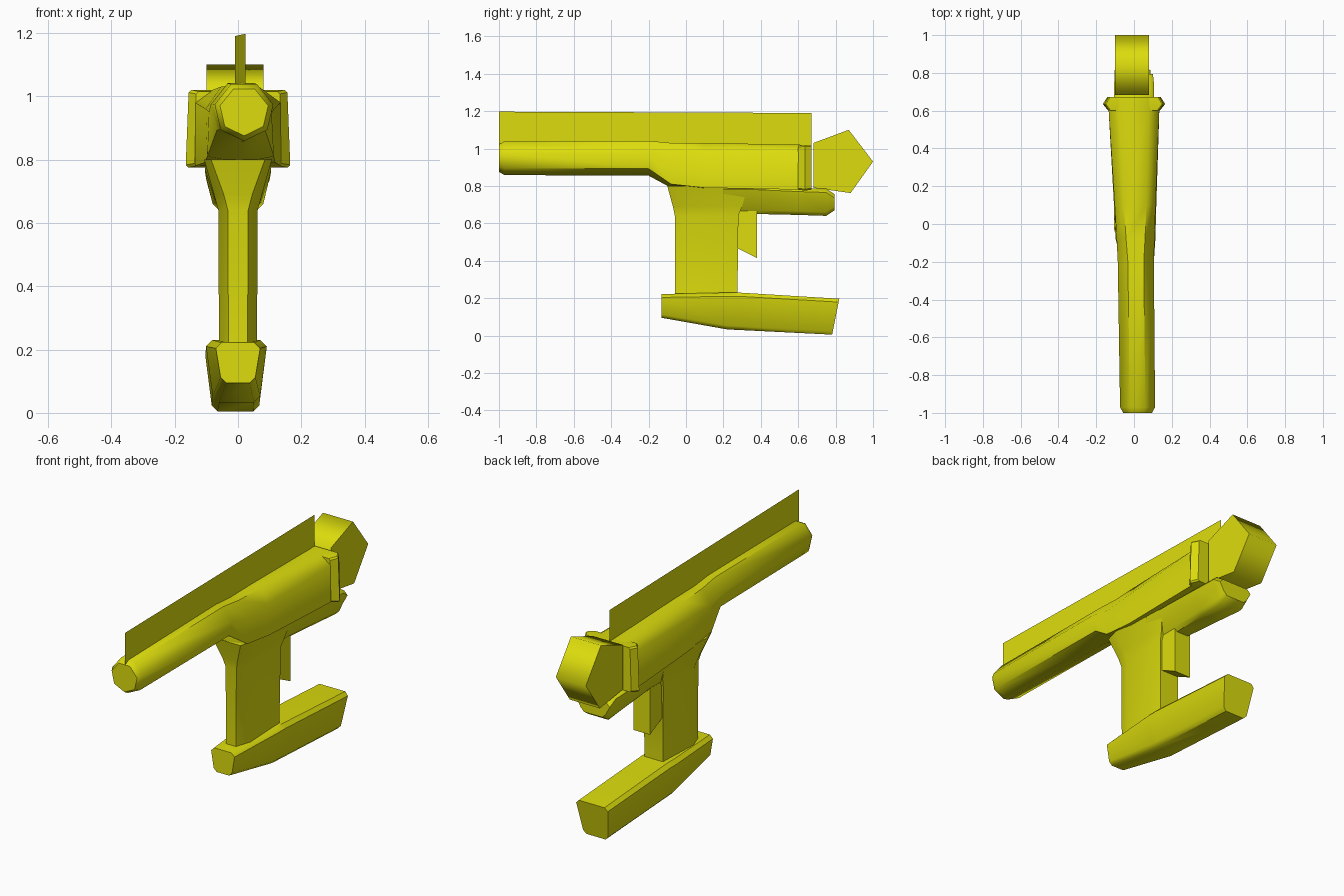
import bpy, bmesh, math

if "Cube" in bpy.data.objects:
    bpy.data.objects.remove(bpy.data.objects["Cube"])

yellow = bpy.data.materials.new("olive_yellow")
yellow.diffuse_color = (0.72, 0.72, 0.004, 1)
yellow.use_nodes = True
yellow.node_tree.nodes["Principled BSDF"].inputs["Base Color"].default_value = yellow.diffuse_color


def finish(name, bm, angle=50):
    bmesh.ops.recalc_face_normals(bm, faces=bm.faces)
    me = bpy.data.meshes.new(name)
    bm.to_mesh(me)
    bm.free()
    me.materials.append(yellow)
    ob = bpy.data.objects.new(name, me)
    bpy.context.collection.objects.link(ob)
    bpy.ops.object.select_all(action='DESELECT')
    ob.select_set(True)
    bpy.context.view_layer.objects.active = ob
    bpy.ops.object.shade_smooth_by_angle(angle=math.radians(angle))
    return ob


def loft(name, rings, angle=50):
    """Skin a closed solid through rings of 3D points."""
    bm = bmesh.new()
    rows = [[bm.verts.new(p) for p in r] for r in rings]
    n = len(rows[0])
    for a, b in zip(rows, rows[1:]):
        for i in range(n):
            j = (i + 1) % n
            bm.faces.new((a[i], a[j], b[j], b[i]))
    bm.faces.new(rows[0])
    bm.faces.new(rows[-1])
    return finish(name, bm, angle)


def lean(y):
    return -0.012 * (y - 0.6)


def seven(y, tw, zt, hw, zm, lw, zl, zb):
    """Seven-sided section: flat top, single bottom point."""
    half = [(tw, zt), (hw, zm), (lw, zl)]
    pts = half + [(0, zb)] + [(-x, z) for x, z in reversed(half)]
    return [(x + lean(y), y, z) for x, z in pts]


def barrel_ring(y, r):
    c = 0.953
    return seven(y, .43 * r, c + .9 * r, .975 * r, c + .22 * r,
                 .78 * r, c - .62 * r, c - r)


def box_ring(y, top, bottom, z0, z1, c=0.02, cx=0.0):
    """Trapezoid section with chamfered corners."""
    half = [(top - c, z1), (top, z1 - c), (bottom, z0 + c), (bottom - c, z0)]
    pts = half + [(-x, z) for x, z in reversed(half)]
    return [(x + cx, y, z) for x, z in pts]


# Barrel widening into the body
loft("barrel_body", [
    barrel_ring(-1.0, .078), barrel_ring(-.97, .095), barrel_ring(-.2, .098),
    seven(-.08, .05, 1.03, .10, .95, .105, .81, .79),
    seven(.1, .06, 1.03, .108, .96, .112, .79, .78),
    seven(.62, .08, 1.02, .135, .98, .135, .78, .78),
    seven(.67, .08, 1.02, .135, .98, .135, .78, .78)])

# Flared collar at the rear of the body
loft("rear_collar", [
    box_ring(.60, .132, .137, .78, 1.015, .008),
    box_ring(.635, .156, .165, .775, 1.02, .008),
    box_ring(.672, .135, .142, .78, 1.02, .008)], 35)

# Thin upright fin along the top
bm = bmesh.new()
bm.faces.new([bm.verts.new(p) for p in (
    (.024, -1, 1.02), (-.01, .67, 1.0), (-.01, .67, 1.19), (.024, -1, 1.197))])
finish("top_fin", bm)

# Five-sided rear knob
knob = [(.682, 1.03), (.87, 1.10), (1.0, .93), (.88, .762), (.682, .79)]
loft("rear_knob", [[(x, y, z) for y, z in knob] for x in (-.10, .08)], 75)


# Grip, flaring into the body
def grip_ring(z, yf, yb, fw, hw, bw):
    half = [(fw, yf), (hw, yf + .08), (bw, yb)]
    return [(x, y, z) for x, y in half + [(-x, y) for x, y in reversed(half)]]


loft("grip", [
    grip_ring(.20, -.06, .275, .03, .06, .055),
    grip_ring(.64, -.06, .28, .032, .062, .06),
    grip_ring(.69, -.07, .30, .045, .076, .07),
    grip_ring(.80, -.10, .33, .085, .107, .10)])

# Notched spine behind the grip
spine = [(.2, .45), (.278, .465), (.38, .415), (.38, .68), (.2, .72)]
loft("grip_spine", [[(x, y, z) for y, z in spine] for x in (-.05, .05)], 35)

# Tail block under the rear of the body
loft("under_tail", [
    box_ring(.2, .10, .055, .65, .80), box_ring(.38, .10, .055, .65, .80),
    box_ring(.6, .105, .07, .645, .79), box_ring(.75, .105, .08, .64, .785),
    box_ring(.795, .10, .075, .67, .755)], 45)

# Base foot, deeper towards the back
foot = [box_ring(-.13, .07, .055, .095, .222, .018),
        box_ring(.22, .096, .075, .033, .23, .02, -.005),
        box_ring(.28, .096, .075, .03, .23, .02, -.005),
        box_ring(.80, .095, .075, .005, .197, .018, -.008)]
# slanted rear face
foot[-1] = [(x, .78 + .2 * z, z) for x, y, z in foot[-1]]
loft("base_foot", foot, 45)
